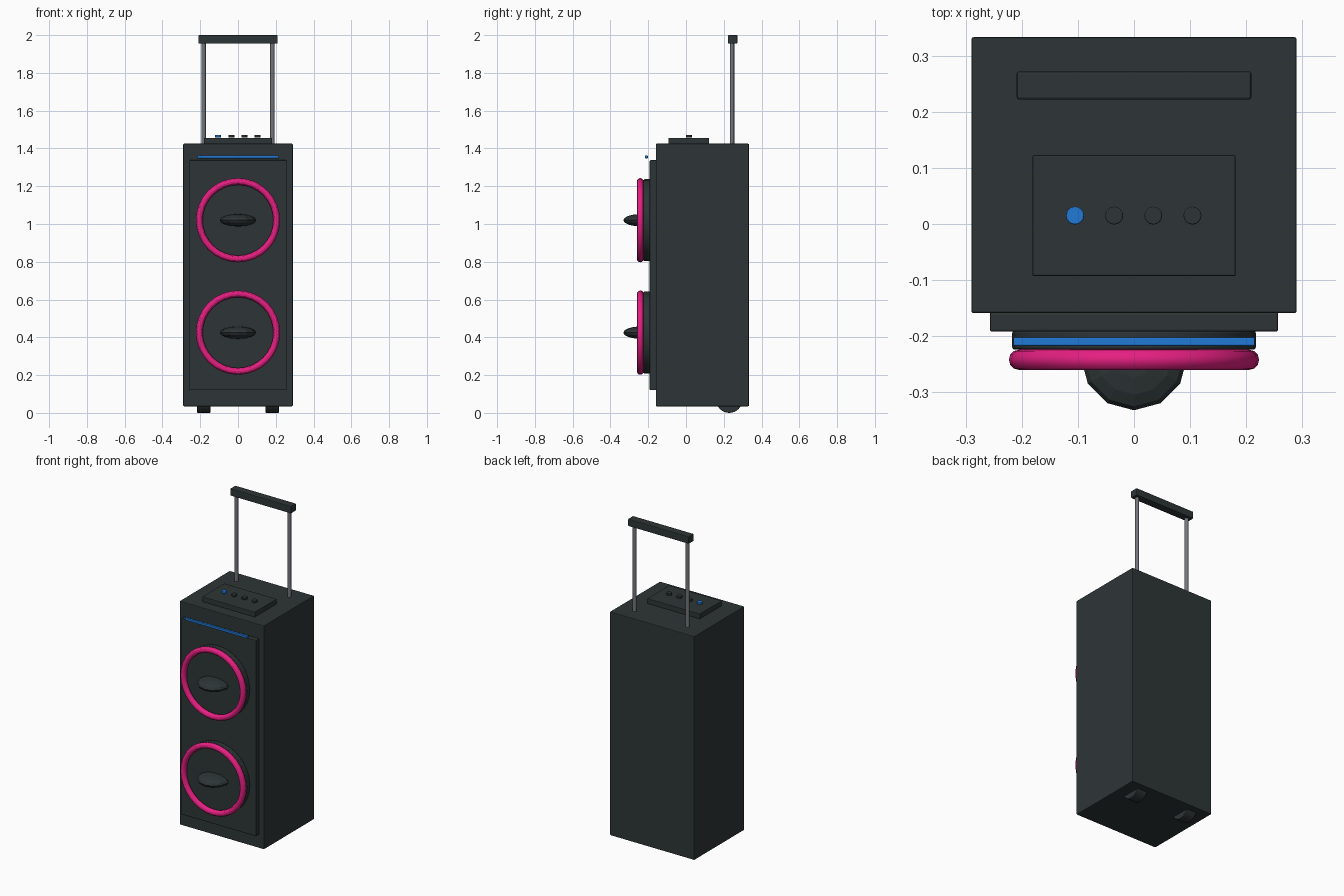
import bpy, math
from mathutils import Matrix

if "Cube" in bpy.data.objects:
    bpy.data.objects.remove(bpy.data.objects["Cube"])


def material(name, rgb):
    m = bpy.data.materials.new(name)
    m.diffuse_color = (*rgb, 1)
    m.use_nodes = True
    m.node_tree.nodes["Principled BSDF"].inputs["Base Color"].default_value = m.diffuse_color
    return m


DARK = material("charcoal", (0.027, 0.036, 0.037))
PINK = material("hot pink", (0.78, 0.014, 0.22))
BLUE = material("bright blue", (0.015, 0.19, 0.68))
GREY = material("steel grey", (0.17, 0.18, 0.20))


def finish(name, mat, bevel=0, smooth=True):
    ob = bpy.context.object
    ob.name = name
    ob.data.materials.append(mat)
    bpy.ops.object.transform_apply(location=False, rotation=True, scale=True)
    if smooth:
        bpy.ops.object.shade_smooth_by_angle(angle=math.radians(30))
    if bevel:
        b = ob.modifiers.new("soft edge", 'BEVEL')
        b.width, b.segments, b.limit_method = bevel, 2, 'ANGLE'
    return ob


def box(name, mat, x, y, z, bevel=0.004):
    """Box from (min, max) ranges."""
    r = (x, y, z)
    bpy.ops.mesh.primitive_cube_add(size=1, location=[(a + b) / 2 for a, b in r])
    bpy.context.object.scale = [b - a for a, b in r]
    return finish(name, mat, bevel, smooth=False)


def cylinder(name, mat, loc, radius, depth, axis='Z', segments=32, bevel=0):
    rot = {'X': (0, math.pi / 2, 0), 'Y': (math.pi / 2, 0, 0), 'Z': (0, 0, 0)}[axis]
    bpy.ops.mesh.primitive_cylinder_add(vertices=segments, radius=radius, depth=depth,
                                        location=loc, rotation=rot)
    return finish(name, mat, bevel)


# Cabinet, front panel and light strip
box("cabinet", DARK, (-0.29, 0.29), (-0.159, 0.333), (0.035, 1.425))
box("front_panel", DARK, (-0.257, 0.257), (-0.192, -0.157), (0.12, 1.338))
box("light_strip", BLUE, (-0.215, 0.215), (-0.217, -0.202), (1.348, 1.362), 0.002)

# Two speakers: disc, glowing ring and flattened centre cap
for tag, z in (("lower", 0.425), ("upper", 1.02)):
    cylinder(tag + "_speaker_disc", DARK, (0, -0.207, z), 0.217, 0.034, 'Y', 32, 0.004)
    bpy.ops.mesh.primitive_torus_add(location=(0, -0.242, z), rotation=(math.pi / 2, 0, 0),
                                     major_radius=0.205, minor_radius=0.018,
                                     major_segments=32, minor_segments=12)
    finish(tag + "_speaker_ring", PINK)
    bpy.ops.mesh.primitive_uv_sphere_add(segments=12, ring_count=8, radius=0.095,
                                         location=(0, -0.237, z))
    bpy.context.object.scale.z = 0.033 / 0.095
    finish(tag + "_speaker_cap", DARK, smooth=False)

# Control panel with a row of buttons
box("control_panel", DARK, (-0.181, 0.181), (-0.093, 0.123), (1.423, 1.456), 0.003)
for i in range(4):
    cylinder(f"button_{i + 1}", BLUE if i == 0 else DARK,
             (-0.105 + 0.0697 * i, 0.015, 1.465), 0.016, 0.013, 'Z', 16, 0.002)

# Pull handle and wheels
box("handle_grip", DARK, (-0.209, 0.209), (0.222, 0.272), (1.955, 2.0))
for side, s in (("left", -1), ("right", 1)):
    cylinder(side + "_handle_pole", GREY, (s * 0.182, 0.244, 1.69), 0.0115, 0.56, 'Z', 16)
    cylinder(side + "_wheel", DARK, (s * 0.181, 0.229, 0.07), 0.07, 0.07, 'X', 24, 0.003)
